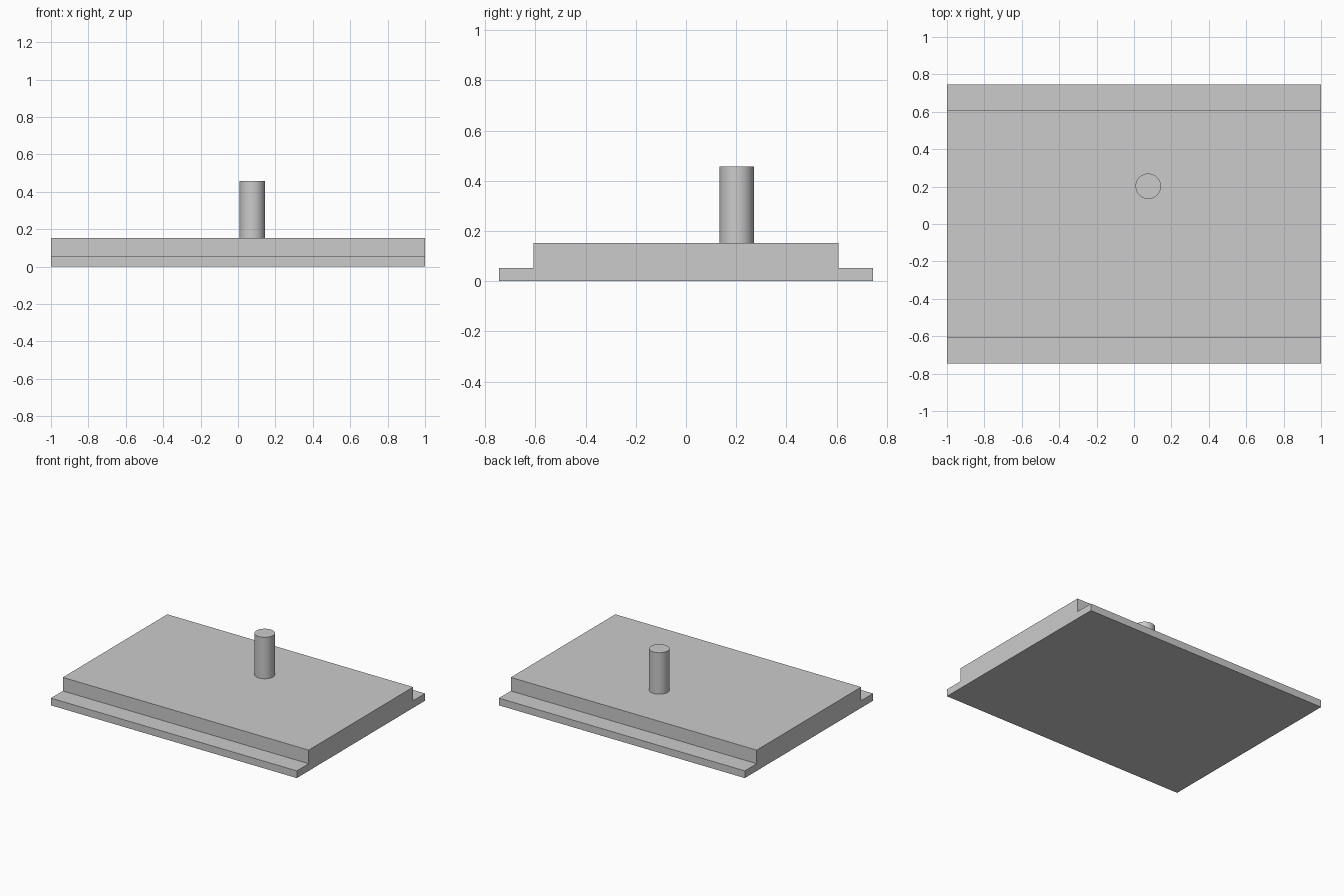
import bpy, bmesh
from mathutils import Matrix

cube = bpy.data.objects.get("Cube")
if cube:
    bpy.data.objects.remove(cube, do_unlink=True)

# Single plain grey
grey = bpy.data.materials.new("light_grey")
grey.use_nodes = True
colour = (0.6, 0.6, 0.6, 1)
grey.diffuse_color = colour
grey.node_tree.nodes["Principled BSDF"].inputs["Base Color"].default_value = colour


def add_object(name, bm):
    bmesh.ops.recalc_face_normals(bm, faces=bm.faces)
    mesh = bpy.data.meshes.new(name)
    bm.to_mesh(mesh)
    bm.free()
    mesh.materials.append(grey)
    obj = bpy.data.objects.new(name, mesh)
    bpy.context.collection.objects.link(obj)
    return obj


# Stepped plate: mirrored cross-section swept along x
length, flange_z, top_z = 2.0, 0.053, 0.153
half = [(0.745, 0), (0.745, flange_z), (0.607, flange_z), (0.607, top_z)]
profile = half + [(-y, z) for y, z in reversed(half)]
bm = bmesh.new()
face = bm.faces.new([bm.verts.new((-length / 2, y, z)) for y, z in profile])
swept = bmesh.ops.extrude_face_region(bm, geom=[face], use_keep_orig=True)
moved = [v for v in swept["geom"] if isinstance(v, bmesh.types.BMVert)]
bmesh.ops.translate(bm, verts=moved, vec=(length, 0, 0))
add_object("stepped_plate", bm)

# Round pin standing off-centre on the plate
pin_top, pin_radius = 0.458, 0.068
bm = bmesh.new()
bmesh.ops.create_cone(
    bm, cap_ends=True, segments=64, radius1=pin_radius, radius2=pin_radius,
    depth=pin_top - top_z,
    matrix=Matrix.Translation((0.076, 0.202, (pin_top + top_z) / 2)))
pin = add_object("pin", bm)
bpy.ops.object.select_all(action="DESELECT")
pin.select_set(True)
bpy.context.view_layer.objects.active = pin
bpy.ops.object.shade_smooth_by_angle()
